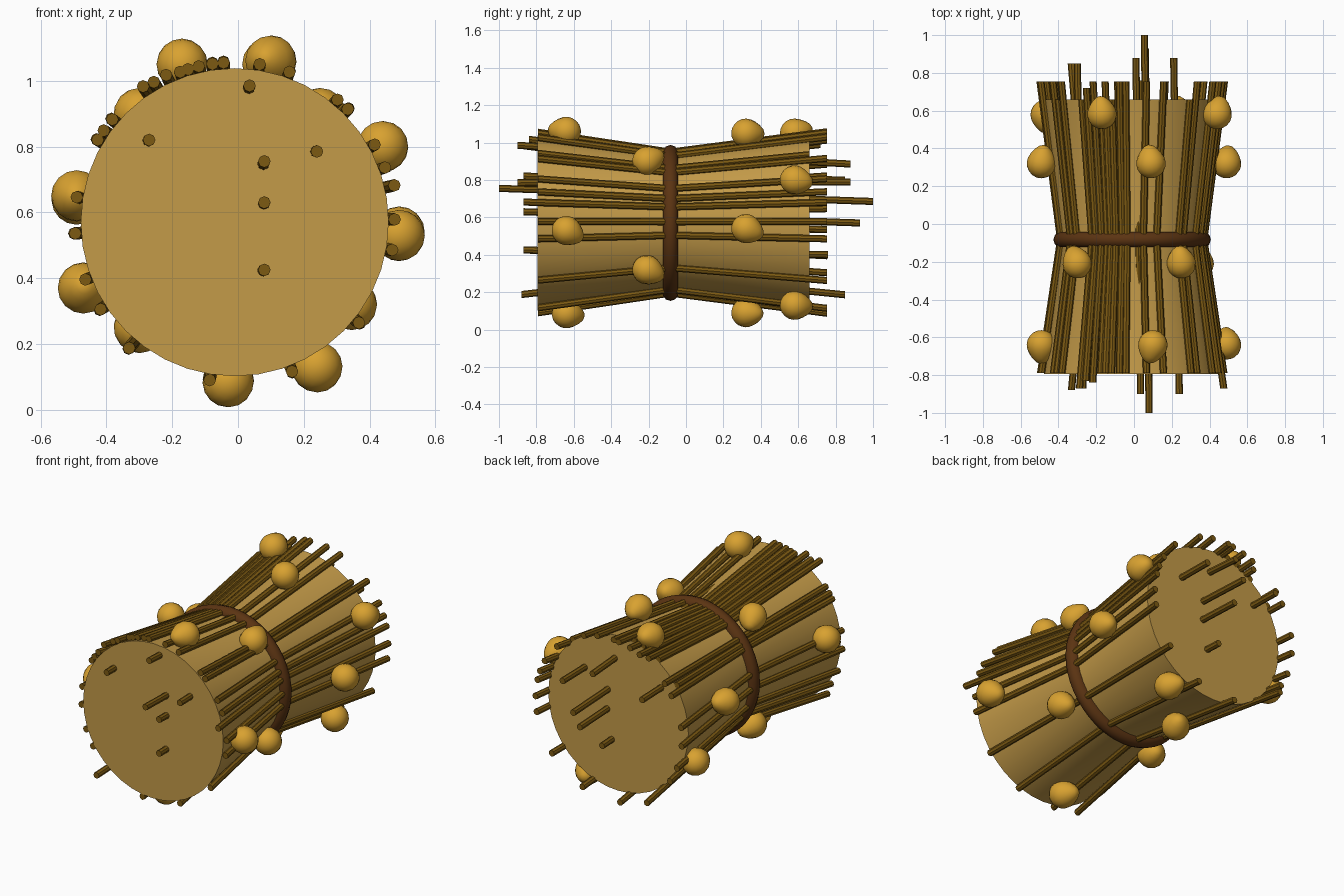
import bpy, bmesh, math, random
from mathutils import Vector, Matrix

if "Cube" in bpy.data.objects:
    bpy.data.objects.remove(bpy.data.objects["Cube"])

random.seed(4)
CX, CZ = -0.01, 0.57      # bundle axis
WAIST = -0.083            # y of the tie


def mat(name, c):
    m = bpy.data.materials.new(name)
    m.diffuse_color = (*c, 1)
    m.use_nodes = True
    m.node_tree.nodes["Principled BSDF"].inputs["Base Color"].default_value = m.diffuse_color
    return m


STRAW = mat("pale straw", (0.55, 0.325, 0.065))
STALK = mat("dark stalk", (0.2, 0.1, 0.006))
TIE = mat("brown tie", (0.105, 0.034, 0.006))
GRAIN = mat("golden grain", (0.69, 0.36, 0.03))


def finish(bm, name, material, angle=40):
    bmesh.ops.recalc_face_normals(bm, faces=bm.faces)
    me = bpy.data.meshes.new(name)
    bm.to_mesh(me)
    bm.free()
    ob = bpy.data.objects.new(name, me)
    bpy.context.collection.objects.link(ob)
    me.materials.append(material)
    bpy.ops.object.select_all(action='DESELECT')
    bpy.context.view_layer.objects.active = ob
    ob.select_set(True)
    bpy.ops.object.shade_smooth_by_angle(angle=math.radians(angle))
    return ob


def around(deg, r, y):
    a = math.radians(deg)
    return Vector((CX + r * math.cos(a), y, CZ + r * math.sin(a)))


def tube(bm, points, r, sides=8):
    """Capped tube running along y through the points."""
    rings = []
    for p in points:
        rings.append([bm.verts.new(p + Vector((r * math.cos(t), 0, r * math.sin(t))))
                      for t in (math.tau * i / sides for i in range(sides))])
    for a, b in zip(rings, rings[1:]):
        for i in range(sides):
            j = (i + 1) % sides
            bm.faces.new((a[i], a[j], b[j], b[i]))
    bm.faces.new(rings[0])
    bm.faces.new(rings[-1])


# hourglass core
bm = bmesh.new()
prev = None
for y, r in ((-0.795, 0.468), (WAIST, 0.372), (0.66, 0.468)):
    ring = [bm.verts.new(around(360 * i / 40, r, y)) for i in range(40)]
    if prev:
        for i in range(40):
            j = (i + 1) % 40
            bm.faces.new((prev[i], prev[j], ring[j], ring[i]))
    else:
        bm.faces.new(ring)
    prev = ring
bm.faces.new(prev)
finish(bm, "straw_core", STRAW)

# round tie at the waist
bpy.ops.mesh.primitive_torus_add(location=(CX, WAIST, CZ), rotation=(math.pi / 2, 0, 0),
                                 major_radius=0.375, minor_radius=0.042,
                                 major_segments=48, minor_segments=10)
tie = bpy.context.object
tie.name = "tie_band"
tie.data.materials.append(TIE)
bpy.ops.object.shade_smooth_by_angle(angle=math.radians(50))

# stalks lying on the surface, pinched at the waist
bm = bmesh.new()
front_end = {13: -0.87, 230: -0.88, 124: -0.87, 115: -0.84, 120: -0.83}
back_end = {230: 0.85, 124: 0.66, 110: 0.66, 103: 0.66, 50: 0.66, 145: 0.66, 120: 0.72}
angles = (1, 13, 20, 29, 45, 50, 70, 81, 94, 98, 103, 107, 110, 115, 120, 124, 140, 145, 149,
          171, 184, 201, 213, 230, 261, 291, 321, 350)
for a in angles:
    y0, y1 = front_end.get(a, -0.79), back_end.get(a, 0.755)
    tube(bm, [around(a, 0.38 + 0.15 * (WAIST - y0), y0), around(a, 0.38, WAIST),
              around(a, 0.38 + 0.13 * (y1 - WAIST), y1)], 0.019)
finish(bm, "outer_stalks", STALK)

# stalks passing through the core and poking out of both ends
bm = bmesh.new()
for p, q in (((0.035, -0.9, 0.985), (0.01, 0.88, 0.885)),
             ((0.24, -0.9, 0.785), (0.21, 0.88, 0.79)),
             ((-0.27, -0.87, 0.82), (-0.30, 0.85, 0.80)),
             ((0.08, -1.0, 0.755), (0.055, 1.0, 0.685)),
             ((0.08, -0.87, 0.63), (0.06, 0.93, 0.57)),
             ((0.08, -0.87, 0.425), (0.03, 0.76, 0.40))):
    tube(bm, [Vector(p), Vector(q)], 0.019)
finish(bm, "inner_stalks", STALK)

# pointed grains scattered in four rows
bm = bmesh.new()
rows = {-0.64: ((0.1, 1.06), (0.49, 0.53), (-0.03, 0.085), (-0.49, 0.65)),
        -0.21: ((0.25, 0.90), (-0.30, 0.90), (0.345, 0.32), (-0.30, 0.25)),
        0.32: ((0.09, 1.05), (0.49, 0.54), (-0.03, 0.09), (-0.49, 0.64)),
        0.58: ((-0.17, 1.05), (0.44, 0.80), (0.24, 0.13), (-0.47, 0.37))}
for y, spots in rows.items():
    for x, z in spots:
        new = bmesh.ops.create_uvsphere(bm, u_segments=16, v_segments=10, radius=0.078)["verts"]
        for v in new:                       # pull one end into a blunt point
            t = max(0, v.co.z / 0.078)
            v.co.z *= 1 + 0.3 * t ** 3
        out = Vector((x - CX, 0, z - CZ)).normalized()
        side = out.cross(Vector((0, 1, 0)))
        lean = (Vector((0, random.choice((-1, 1)), 0)) + out * random.uniform(-0.1, 0.4)
                + side * random.uniform(-0.6, 0.6))
        rot = lean.to_track_quat('Z', 'Y').to_matrix().to_4x4()
        bmesh.ops.transform(bm, verts=new, matrix=Matrix.Translation((x, y, z)) @ rot)
low = min(v.co.z for v in bm.verts)
for v in bm.verts:                          # keep everything above the ground
    v.co.z = max(v.co.z, 0.0)
finish(bm, "grains", GRAIN, 60)
